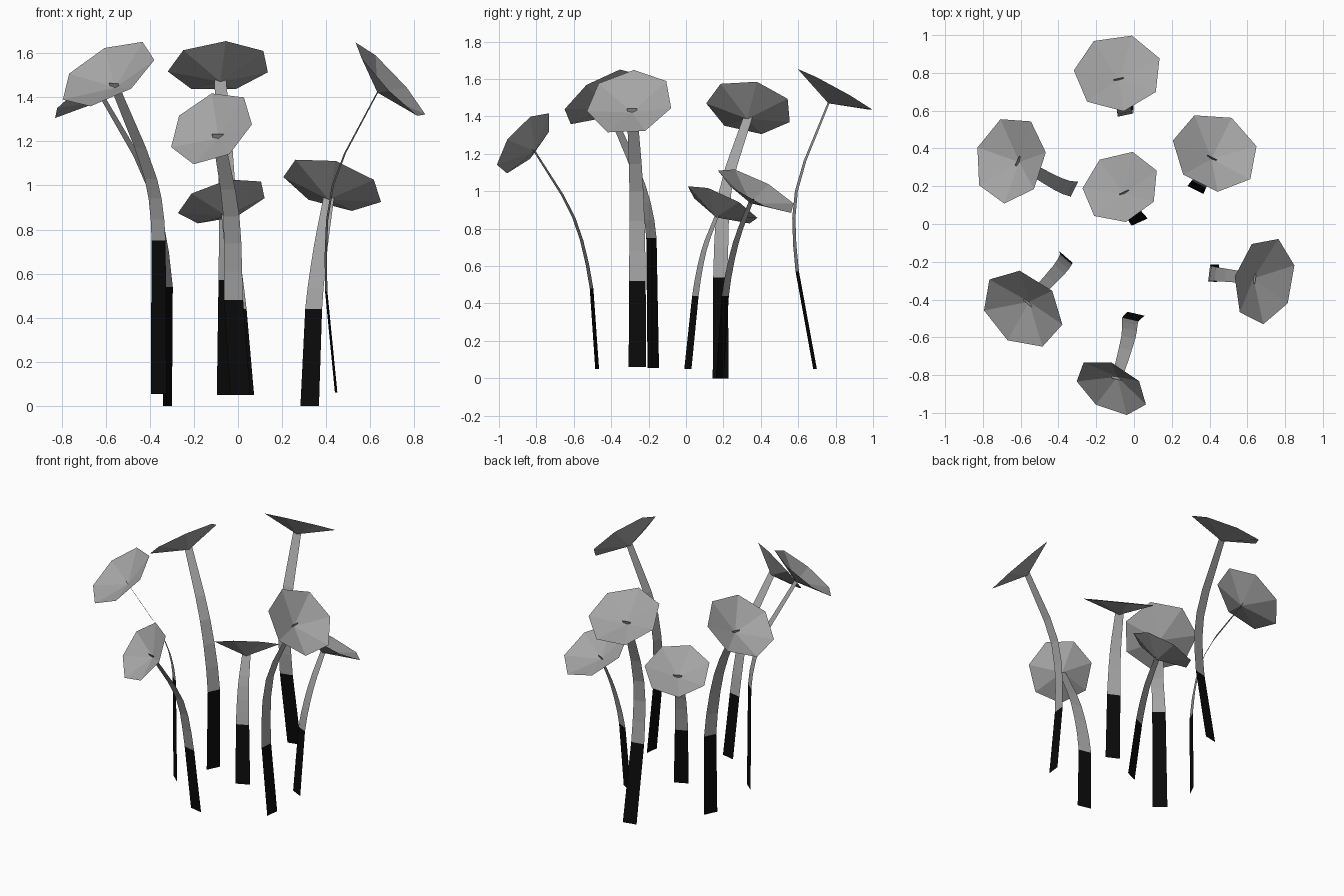
import bpy
import bmesh
import math
from mathutils import Vector

default_cube = bpy.data.objects.get("Cube")
if default_cube:
    bpy.data.objects.remove(default_cube, do_unlink=True)

SIDES = 7
CAP_DEPTH = 0.08
BASE_WIDTH = 0.094
TIP_WIDTH = 0.055
CURVE_STEPS = 3


def make_material(name, value):
    material = bpy.data.materials.new(name)
    color = (value, value, value, 1.0)
    material.use_nodes = True
    material.diffuse_color = color
    shader = material.node_tree.nodes["Principled BSDF"]
    shader.inputs["Base Color"].default_value = color
    shader.inputs["Roughness"].default_value = 0.9
    return material


pale_grey = make_material("pale grey", 0.38)
soot_black = make_material("soot black", 0.003)


def make_object(name, bm, materials):
    mesh = bpy.data.meshes.new(name)
    bm.to_mesh(mesh)
    bm.free()
    for material in materials:
        mesh.materials.append(material)
    obj = bpy.data.objects.new(name, mesh)
    bpy.context.collection.objects.link(obj)
    return obj


def spline(before, start, end, after, t):
    """Point on a smooth curve between start and end."""
    chord = (end - start).length
    tangent_a = (end - before).normalized() * chord
    tangent_b = (after - start).normalized() * chord
    t2, t3 = t * t, t * t * t
    return (start * (2 * t3 - 3 * t2 + 1) + tangent_a * (t3 - 2 * t2 + t)
            + end * (3 * t2 - 2 * t3) + tangent_b * (t3 - t2))


def make_cap(name, center, normal, phase, radius):
    """Shallow open dish with its lowest point on the stem."""
    across = (Vector((1, 0, 0)) - normal * normal.x).normalized()
    along = normal.cross(across)
    bm = bmesh.new()
    apex = bm.verts.new(center - normal * CAP_DEPTH)
    rim = []
    for i in range(SIDES):
        angle = math.radians(phase) + math.tau * i / SIDES
        offset = across * math.cos(angle) + along * math.sin(angle)
        rim.append(bm.verts.new(center + offset * radius))
    for i in range(SIDES):
        bm.faces.new((apex, rim[i], rim[(i + 1) % SIDES]))
    make_object(name, bm, [pale_grey])


def make_stem(name, base, knee, middle, tip):
    """Flat tapering ribbon, black up to the knee and bending above it."""
    path = [base, knee]
    beyond = tip + (tip - middle)
    for controls in ((base, knee, middle, tip), (knee, middle, tip, beyond)):
        path += [spline(*controls, step / CURVE_STEPS)
                 for step in range(1, CURVE_STEPS + 1)]
    # short end that pokes through the dish
    path.append(tip + (path[-1] - path[-2]).normalized() * 0.025)

    lean = tip - knee
    side = Vector((lean.y, -lean.x, 0)).normalized()
    bm = bmesh.new()
    rows = []
    for point in path:
        height = min(1, (point.z - base.z) / (tip.z - base.z))
        half = (BASE_WIDTH + (TIP_WIDTH - BASE_WIDTH) * height ** 2) / 2
        rows.append((bm.verts.new(point - side * half),
                     bm.verts.new(point + side * half)))
    for i, (lower, upper) in enumerate(zip(rows, rows[1:])):
        face = bm.faces.new((lower[0], lower[1], upper[1], upper[0]))
        face.material_index = 1 if i == 0 else 0
    make_object(name, bm, [pale_grey, soot_black])


def make_mushroom(place, base, knee, middle, rim, facing, phase, radius):
    center = Vector(rim)
    normal = Vector(facing).normalized()
    make_cap(place + "_cap", center, normal, phase, radius)
    make_stem(place + "_stem", Vector(base), Vector(knee), Vector(middle),
              center - normal * CAP_DEPTH)


# Ring of seven mushrooms leaning outwards
make_mushroom("back", base=(-.05, .69, .05), knee=(-.045, .595, .57),
              middle=(-.05, .59, 1.0), rim=(-.085, .80, 1.54),
              facing=(-.06, .48, .87), phase=123, radius=.235)
make_mushroom("back_right", base=(-.32, .185, 0), knee=(-.315, .185, .54),
              middle=(-.40, .21, 1.0), rim=(-.655, .34, 1.45),
              facing=(-.6, .15, .79), phase=106, radius=.235)
make_mushroom("front_right", base=(-.36, -.175, .055), knee=(-.36, -.185, .75),
              middle=(-.395, -.24, 1.03), rim=(-.59, -.45, 1.505),
              facing=(-.42, -.48, .77), phase=94, radius=.235)
make_mushroom("front_left", base=(.445, -.26, .06), knee=(.40, -.26, .52),
              middle=(.43, -.265, 1.0), rim=(.69, -.30, 1.475),
              facing=(.72, -.15, .67), phase=114, radius=.235)
make_mushroom("back_left", base=(.325, .18, 0), knee=(.343, .21, .44),
              middle=(.375, .265, .72), rim=(.43, .38, 1.005),
              facing=(.25, .45, .86), phase=119, radius=.235)
make_mushroom("middle", base=(.03, .01, .05), knee=(0, .05, .44),
              middle=(-.025, .095, .68), rim=(-.07, .195, .93),
              facing=(-.25, .42, .87), phase=72, radius=.21)
make_mushroom("front", base=(.01, -.475, .05), knee=(-.02, -.505, .48),
              middle=(-.03, -.60, .86), rim=(-.12, -.865, 1.26),
              facing=(-.4, -.7, .59), phase=90, radius=.205)
